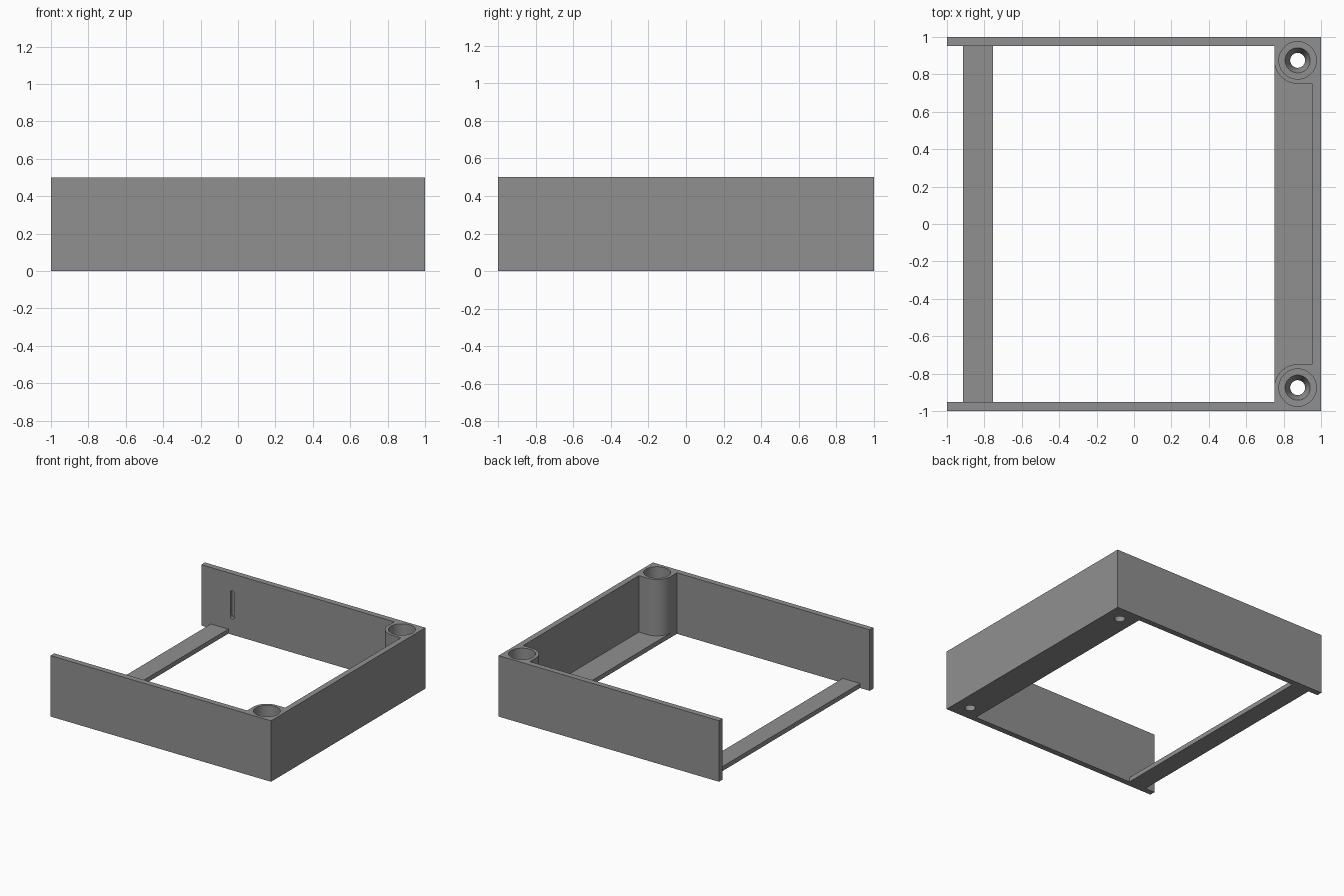
import bpy, bmesh, math

if "Cube" in bpy.data.objects:
    bpy.data.objects.remove(bpy.data.objects["Cube"])

H, IN, C, R = 0.5, 0.953, 0.875, 0.125   # height, inner wall face, boss centre, boss radius
FLOOR = 0.037

grey = bpy.data.materials.new("plain grey")
grey.diffuse_color = (0.28, 0.28, 0.28, 1)
grey.use_nodes = True
grey.node_tree.nodes["Principled BSDF"].inputs["Base Color"].default_value = grey.diffuse_color


def finish(name, bm):
    bmesh.ops.recalc_face_normals(bm, faces=bm.faces)
    me = bpy.data.meshes.new(name)
    bm.to_mesh(me)
    bm.free()
    ob = bpy.data.objects.new(name, me)
    bpy.context.collection.objects.link(ob)
    me.materials.append(grey)
    return ob


def prism(name, pts, z0, z1):
    """Extrude a plan outline from z0 to z1."""
    bm = bmesh.new()
    f = bm.faces.new([bm.verts.new((x, y, z0)) for x, y in pts])
    ext = bmesh.ops.extrude_face_region(bm, geom=[f])
    moved = [v for v in ext["geom"] if isinstance(v, bmesh.types.BMVert)]
    bmesh.ops.translate(bm, verts=moved, vec=(0, 0, z1 - z0))
    return finish(name, bm)


def lathe(name, profile, cx, cy, n=48):
    """Spin an (r, z) profile around a vertical axis."""
    bm = bmesh.new()
    rings = [[bm.verts.new((cx + r * math.cos(2 * math.pi * i / n),
                            cy + r * math.sin(2 * math.pi * i / n), z)) for i in range(n)]
             for r, z in profile]
    for a, b in zip(rings, rings[1:]):
        for i in range(n):
            j = (i + 1) % n
            bm.faces.new((a[i], a[j], b[j], b[i]))
    bm.faces.new(rings[0])
    bm.faces.new(rings[-1])
    return finish(name, bm)


def cut(target, cutter):
    cutter.hide_render = True
    mod = target.modifiers.new("cut", 'BOOLEAN')
    mod.operation, mod.solver, mod.object = 'DIFFERENCE', 'EXACT', cutter
    bpy.context.view_layer.objects.active = target
    bpy.ops.object.modifier_apply(modifier=mod.name)
    bpy.data.objects.remove(cutter)


def mirror_y(pts):
    return [(x, -y) for x, y in reversed(pts)]


# Quarter-round of a corner boss, from the floor edge to the side wall
arc = [(C + R * math.cos(math.radians(a)), C + R * math.sin(math.radians(a)))
       for a in [180 + 90 * i / 16 for i in range(17)]]

# Three walls and both corner bosses share one outline
half = [(1, 1), (-1, 1), (-1, IN), (C - R, IN)] + arc + [(IN, C - R)]
frame = prism("wall_frame", half + mirror_y(half), 0, H)

# Stepped screw holes with a countersunk seat
for s in (-1, 1):
    cut(frame, lathe("screw_hole_cutter",
                     [(0.04, -0.1), (0.04, 0.02), (0.067, 0.075), (0.1, 0.075), (0.1, 0.6)],
                     C, s * C))

# Shallow round-ended slot inside the back wall
bm = bmesh.new()
w, z0, z1, sx = 0.017, 0.13, 0.36, -0.72
ends = [(z1 - w, 0), (z0 + w, math.pi)]
outline = [(sx + w * math.cos(a0 + math.pi * i / 8), zc + w * math.sin(a0 + math.pi * i / 8))
           for zc, a0 in ends for i in range(9)]
f = bm.faces.new([bm.verts.new((x, IN - 0.05, z)) for x, z in outline])
ext = bmesh.ops.extrude_face_region(bm, geom=[f])
bmesh.ops.translate(bm, vec=(0, 0.075, 0),
                    verts=[v for v in ext["geom"] if isinstance(v, bmesh.types.BMVert)])
cut(frame, finish("slot_cutter", bm))

# Floor ledge between the bosses
edge = [(IN, C - R)] + arc[::-1]
floor = prism("floor_ledge", edge + mirror_y(edge), 0, FLOOR)

# Flat cross bar at the open end
bar = prism("cross_bar", [(-0.913, -IN), (-0.755, -IN), (-0.755, IN), (-0.913, IN)], 0, FLOOR)

for ob in (frame, floor, bar):
    bpy.ops.object.select_all(action='DESELECT')
    ob.select_set(True)
    bpy.context.view_layer.objects.active = ob
    bpy.ops.object.shade_smooth_by_angle(angle=math.radians(30))
